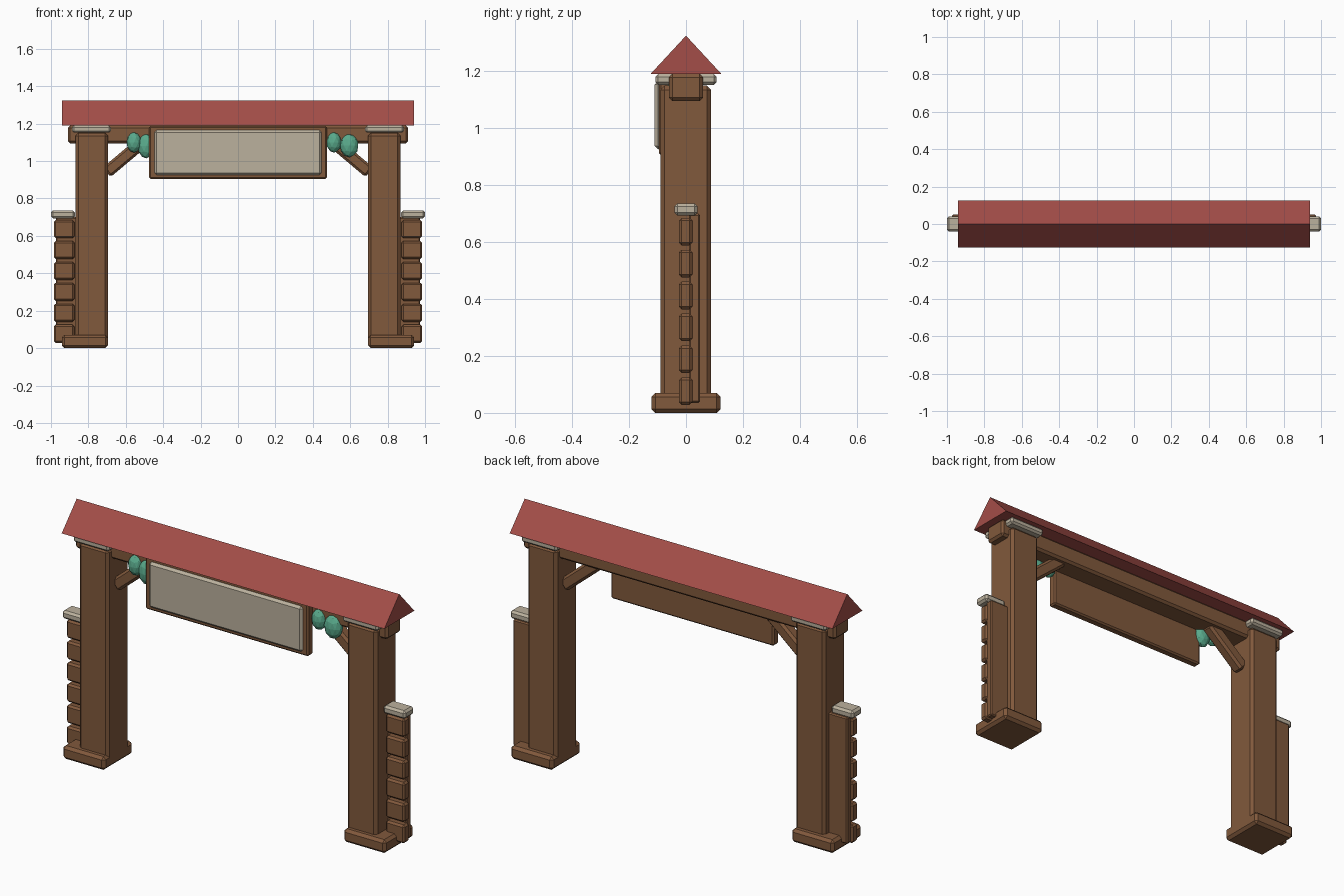
import bpy, bmesh, math
from mathutils import Matrix, Vector

if "Cube" in bpy.data.objects:
    bpy.data.objects.remove(bpy.data.objects["Cube"], do_unlink=True)


def material(name, rgb):
    m = bpy.data.materials.new(name)
    m.use_nodes = True
    m.diffuse_color = (*rgb, 1)
    m.node_tree.nodes["Principled BSDF"].inputs["Base Color"].default_value = (*rgb, 1)
    return m


WOOD = material("brown wood", (0.22, 0.10, 0.045))
STONE = material("pale stone", (0.50, 0.44, 0.34))
TILE = material("red roof", (0.37, 0.075, 0.065))
LEAF = material("green leaf", (0.10, 0.40, 0.26))


def finish(bm, name, mat):
    bmesh.ops.recalc_face_normals(bm, faces=bm.faces)
    mesh = bpy.data.meshes.new(name)
    bm.to_mesh(mesh)
    bm.free()
    mesh.materials.append(mat)
    ob = bpy.data.objects.new(name, mesh)
    bpy.context.collection.objects.link(ob)
    return ob


def box(name, x, y, z, mat, bevel=0.012):
    """Chamfered box from (low, high) pairs."""
    bm = bmesh.new()
    bmesh.ops.create_cube(bm, size=1)
    for v in bm.verts:
        for i, (lo, hi) in enumerate((x, y, z)):
            v.co[i] = lo + (v.co[i] + 0.5) * (hi - lo)
    bmesh.ops.bevel(bm, geom=bm.edges[:], offset=bevel, segments=1, affect='EDGES')
    return finish(bm, name, mat)


def roof(half_x, half_y, low, high):
    bm = bmesh.new()
    ends = []
    for x in (-half_x, half_x):
        ends.append([bm.verts.new((x, y, z)) for y, z in
                     ((-half_y, low), (half_y, low), (0, high))])
        bm.faces.new(ends[-1])
    for i in range(3):
        j = (i + 1) % 3
        bm.faces.new((ends[0][i], ends[0][j], ends[1][j], ends[1][i]))
    return finish(bm, "roof", TILE)


def leaf_clump(name, centre, rx, ry, rz):
    bm = bmesh.new()
    bmesh.ops.create_icosphere(bm, subdivisions=2, radius=1)
    bmesh.ops.transform(bm, verts=bm.verts,
                        matrix=Matrix.Translation(centre) @ Matrix.Diagonal((rx, ry, rz, 1)))
    return finish(bm, name, LEAF)


# Roof, beam and sign
roof(0.94, 0.125, 1.19, 1.325)
box("cross_beam", (-0.91, 0.91), (-0.06, 0.06), (1.095, 1.19), WOOD)
box("sign_board", (-0.475, 0.475), (-0.095, -0.05), (0.905, 1.188), WOOD, 0.008)
box("sign_panel", (-0.447, 0.447), (-0.11, -0.085), (0.925, 1.165), STONE)

# Posts, braces and low side walls, one set per side
for side, s in (("left", 1), ("right", -1)):
    def span(inner, outer):
        return tuple(sorted((s * inner, s * outer)))

    box(side + "_post", span(0.695, 0.868), (-0.09, 0.088), (0.02, 1.15), WOOD, 0.015)
    box(side + "_foot", span(0.695, 0.942), (-0.122, 0.122), (0, 0.07), WOOD, 0.014)
    box(side + "_post_cap", span(0.68, 0.888), (-0.108, 0.108), (1.152, 1.19), STONE, 0.01)

    brace = box(side + "_brace", (-0.14, 0.14), (-0.032, 0.032), (-0.033, 0.033), WOOD)
    brace.location = (s * 0.595, 0, 1.03)
    brace.rotation_euler = (0, s * math.radians(40), 0)

    box(side + "_wall_panel", span(0.855, 0.974), (0.01, 0.05), (0.035, 0.70), WOOD, 0.006)
    for i in range(6):
        z = 0.028 + i * 0.112
        box(f"{side}_wall_block_{i + 1}", span(0.875, 0.985), (-0.025, 0.022),
            (z, z + 0.097), WOOD, 0.01)
    box(side + "_wall_cap", span(0.872, 1.0), (-0.041, 0.041), (0.693, 0.736), STONE, 0.011)

# Foliage tucked beside the sign
for i, (x, z, rx, rz) in enumerate(((-0.556, 1.10, 0.04, 0.055), (-0.49, 1.08, 0.046, 0.066),
                                    (0.513, 1.10, 0.04, 0.055), (0.595, 1.083, 0.05, 0.063))):
    leaf_clump(f"leaf_clump_{i + 1}", Vector((x, -0.055, z)), rx, 0.035, rz)
